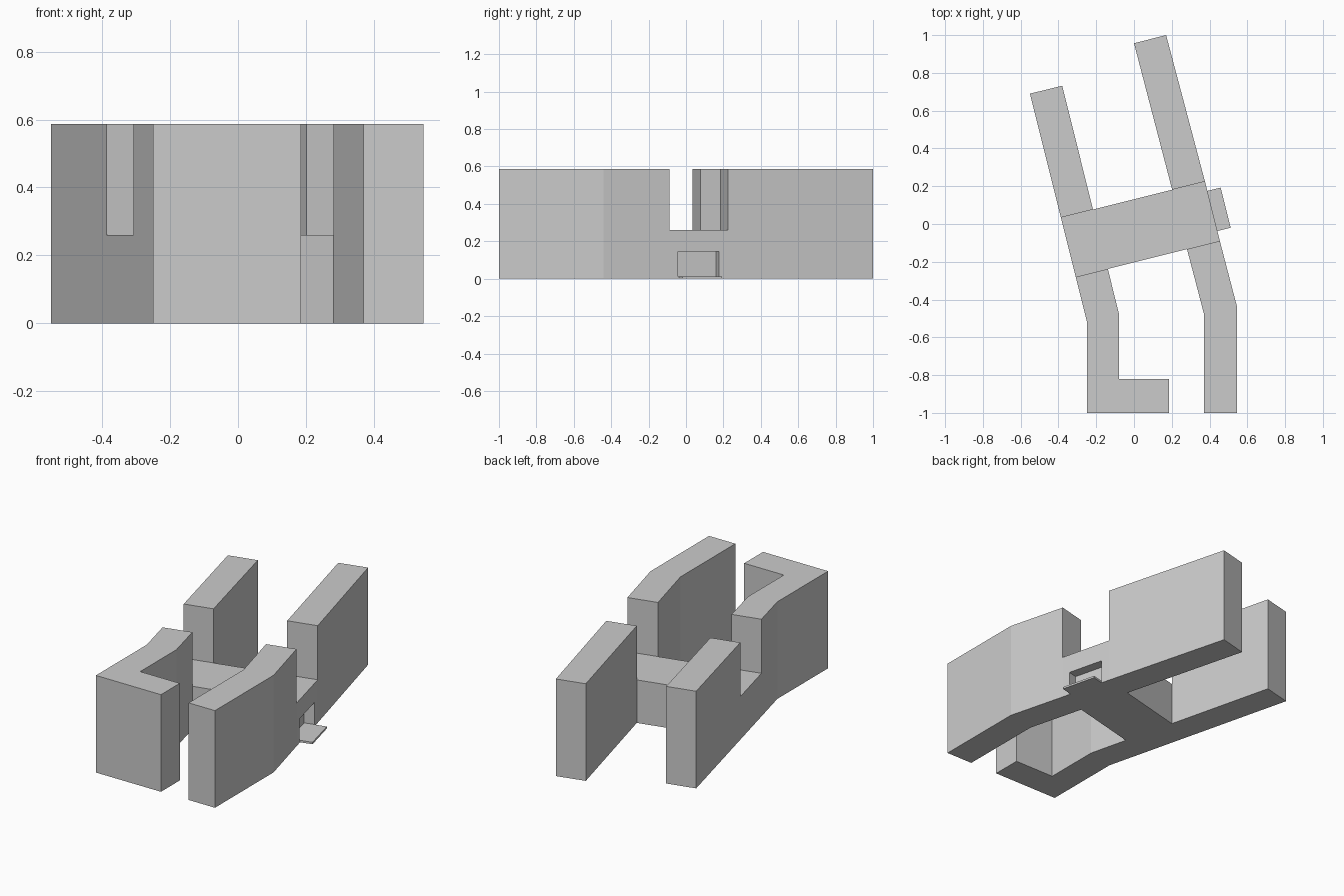
import bpy, bmesh, math
from mathutils import Vector

if "Cube" in bpy.data.objects:
    bpy.data.objects.remove(bpy.data.objects["Cube"])

ANG = math.atan(0.25)          # plan rotation of the link block and wings
CA, SA = math.cos(ANG), math.sin(ANG)
LOW, HIGH = 0.26, 0.587        # link block and wing heights


def loc(u, v):
    """Rotated building grid to world xy."""
    return (u * CA - v * SA, u * SA + v * CA)


def to_object(bm, name):
    bmesh.ops.recalc_face_normals(bm, faces=bm.faces[:])
    me = bpy.data.meshes.new(name)
    bm.to_mesh(me)
    bm.free()
    ob = bpy.data.objects.new(name, me)
    bpy.context.collection.objects.link(ob)
    return ob


def raise_faces(bm, faces, dz):
    """Extrude faces upward and return the new tops."""
    geom = bmesh.ops.extrude_face_region(bm, geom=faces)["geom"]
    bmesh.ops.translate(bm, vec=Vector((0, 0, dz)),
                        verts=[g for g in geom if isinstance(g, bmesh.types.BMVert)])
    return [g for g in geom if isinstance(g, bmesh.types.BMFace)]


def rotated_box(name, u0, u1, v0, v1, z0, z1):
    bm = bmesh.new()
    f = bm.faces.new([bm.verts.new((*loc(u, v), z0))
                      for u, v in ((u0, v0), (u1, v0), (u1, v1), (u0, v1))])
    raise_faces(bm, [f], z1 - z0)
    return to_object(bm, name)


# Plan outline: shared corners of the link block
L0, L1, R0, R1 = -0.367, -0.192, 0.240, 0.419
VB, VF = 0.127, -0.197
a, b, c, d = (loc(u, VB) for u in (L0, L1, R0, R1))
h, g, f, e = (loc(u, VF) for u in (L0, L1, R0, R1))
link = [a, h, g, f, e, d, c, b]
wings = [
    [a, b, (-0.38, 0.732), (-0.551, 0.69)],
    [c, d, (0.17, 1.0), (0.0, 0.957)],
    [h, (-0.25, -0.515), (-0.25, -1), (0.185, -1), (0.185, -0.82),
     (-0.08, -0.82), (-0.08, -0.475), g],
    [f, (0.37, -0.475), (0.37, -1), (0.546, -1), (0.546, -0.44), e],
]

# Building: extrude whole plan to the link height, then the wings higher
bm = bmesh.new()
cache = {}


def vert(p):
    if p not in cache:
        cache[p] = bm.verts.new((*p, 0))
    return cache[p]


plan = [bm.faces.new([vert(p) for p in poly]) for poly in [link] + wings]
link_centre = Vector((*loc((L0 + R1) / 2, (VB + VF) / 2), LOW))
tops = raise_faces(bm, plan, LOW)
link_top = min(tops, key=lambda t: (t.calc_center_bounds() - link_centre).length)
wing_tops = [t for t in tops if t is not link_top]
raise_faces(bm, wing_tops, HIGH - LOW)
left = [t for t in wing_tops if t.is_valid]
if left:
    bmesh.ops.delete(bm, geom=left, context='FACES_ONLY')
bmesh.ops.recalc_face_normals(bm, faces=bm.faces[:])
bmesh.ops.dissolve_limit(bm, angle_limit=math.radians(0.5),
                         verts=bm.verts[:], edges=bm.edges[:])
building = to_object(bm, "building")

# Recessed entrance in the end of the link block
cutter = rotated_box("entrance_cutter", R1 - 0.06, R1 + 0.05, -0.15, 0.076, 0.012, 0.145)
cutter.hide_render = True
cutter.hide_set(True)
mod = building.modifiers.new("entrance", 'BOOLEAN')
mod.operation = 'DIFFERENCE'
mod.solver = 'EXACT'
mod.object = cutter

# Thin doorstep outside the entrance
rotated_box("entrance_step", R1, R1 + 0.073, -0.143, 0.076, 0.0, 0.012)
